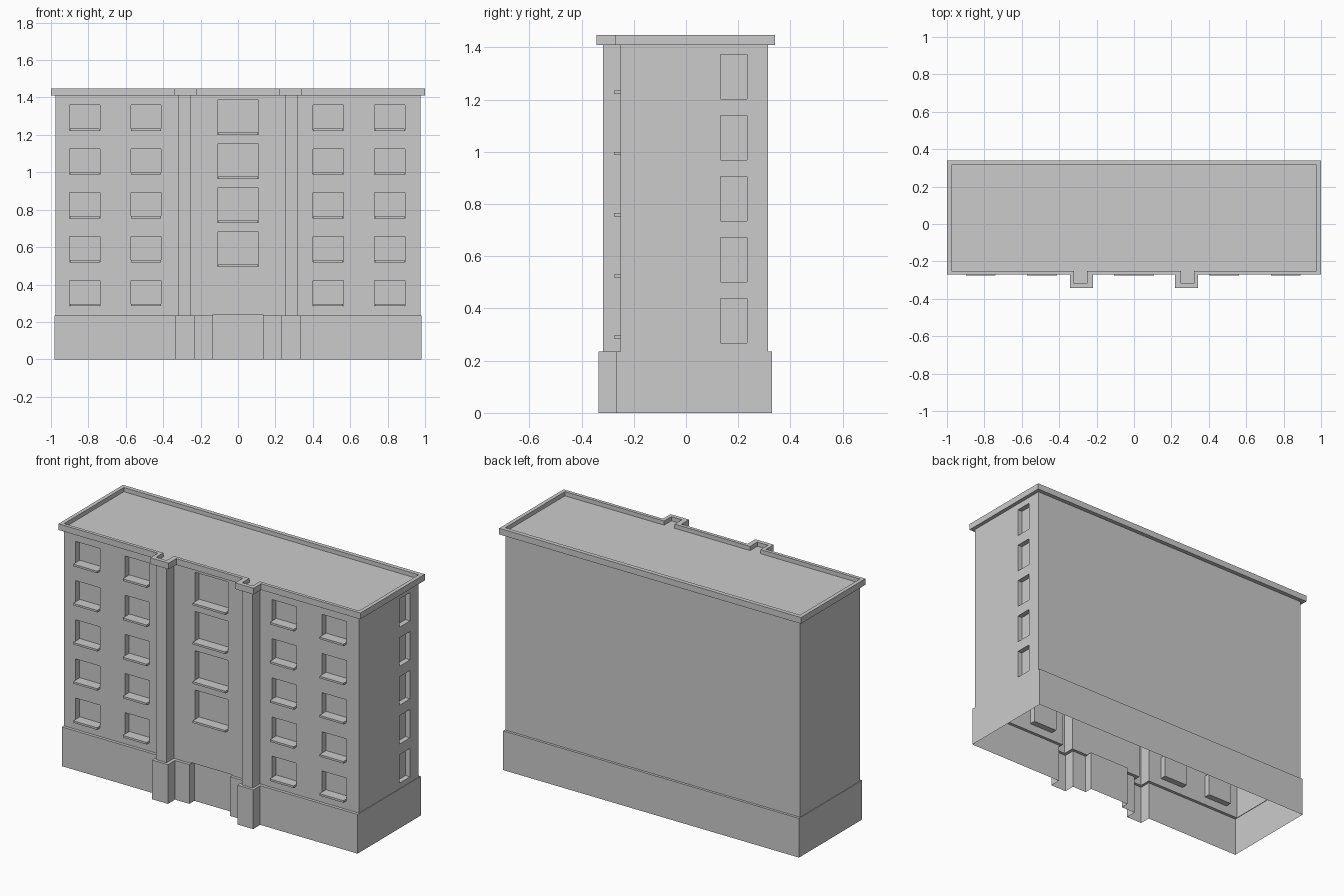
import bpy, bmesh

if "Cube" in bpy.data.objects:
    bpy.data.objects.remove(bpy.data.objects["Cube"])

def outline(x, yf, yb, p0, p1, yp):
    """Counter-clockwise plan with two pilaster bumps on the front."""
    half = [(p0, yf), (p0, yp), (p1, yp), (p1, yf), (x, yf), (x, yb)]
    return half + [(-a, b) for a, b in reversed(half)]

def finish(bm, name):
    me = bpy.data.meshes.new(name)
    bm.to_mesh(me)
    bm.free()
    ob = bpy.data.objects.new(name, me)
    bpy.context.collection.objects.link(ob)
    return ob

def loft(name, rings, cap_start=True):
    """Join stacked plans (outline, z) into one skin."""
    bm = bmesh.new()
    loops = [[bm.verts.new((x, y, z)) for x, y in pts] for pts, z in rings]
    n = len(loops[0])
    for a, b in zip(loops, loops[1:]):
        for i in range(n):
            j = (i + 1) % n
            bm.faces.new((a[i], a[j], b[j], b[i]))
    bm.faces.new(loops[-1])
    if cap_start:
        bm.faces.new(loops[0][::-1])
    return finish(bm, name)

def boxes(name, items):
    bm = bmesh.new()
    for x0, x1, y0, y1, z0, z1 in items:
        vs = bmesh.ops.create_cube(bm, size=1)["verts"]
        bmesh.ops.scale(bm, vec=(x1 - x0, y1 - y0, z1 - z0), verts=vs)
        bmesh.ops.translate(bm, vec=((x0 + x1) / 2, (y0 + y1) / 2, (z0 + z1) / 2), verts=vs)
    return finish(bm, name)

base = outline(0.98, -0.268, 0.33, 0.23, 0.335, -0.335)
upper = outline(0.977, -0.25, 0.315, 0.25, 0.32, -0.318)
rim = outline(1.0, -0.27, 0.34, 0.22, 0.342, -0.342)
BASE_TOP, WALL_TOP, FRONT, DEEP = 0.235, 1.41, -0.25, -0.213

# Walls with a slightly wider base storey
walls = loft("walls", [(base, 0), (base, BASE_TOP), (upper, BASE_TOP), (upper, WALL_TOP)])

# Cornice with a low parapet and sunken roof
loft("cornice_roof", [(upper, WALL_TOP), (rim, WALL_TOP), (rim, 1.447),
                      (upper, 1.447), (upper, 1.422)], cap_start=False)

# Window positions: (x centre, half width, bottom, top) on the front
wins = []
for i in range(5):
    z = 0.285 + i * 0.2345
    for cx in (-0.82, -0.492, 0.482, 0.812):
        wins.append((cx, 0.081, z, z + 0.137))
for i in range(4):
    z = 0.496 + i * 0.235
    wins.append((0, 0.11, z, z + 0.186))

# Recesses: front windows, right side windows, doorway
cuts = [(c - w, c + w, -0.4, DEEP, z0, z1) for c, w, z0, z1 in wins]
for i in range(5):
    z = 0.268 + i * 0.2335
    cuts.append((0.947, 1.1, 0.133, 0.233, z, z + 0.17))
cuts.append((-0.135, 0.135, -0.4, -0.22, -0.1, 0.24))
cutter = boxes("recess_cutter", cuts)
cutter.hide_render = True

mod = walls.modifiers.new("recesses", 'BOOLEAN')
mod.operation = 'DIFFERENCE'
mod.solver = 'EXACT'
mod.object = cutter
dg = bpy.context.evaluated_depsgraph_get()
walls_mesh = bpy.data.meshes.new_from_object(walls.evaluated_get(dg))
walls.modifiers.clear()
walls.data = walls_mesh
bpy.data.objects.remove(cutter)

# Open the underside and the hidden top of the hollow shell
bm = bmesh.new()
bm.from_mesh(walls.data)
ends = [f for f in bm.faces
        if all(v.co.z < 1e-4 for v in f.verts) or all(v.co.z > WALL_TOP - 1e-4 for v in f.verts)]
bmesh.ops.delete(bm, geom=ends, context='FACES')
bm.to_mesh(walls.data)
bm.free()

# Sills projecting from each front window
boxes("window_sills", [(c - w + 0.002, c + w - 0.002, -0.275, DEEP, z0 - 0.001, z0 + 0.011)
                       for c, w, z0, z1 in wins])
